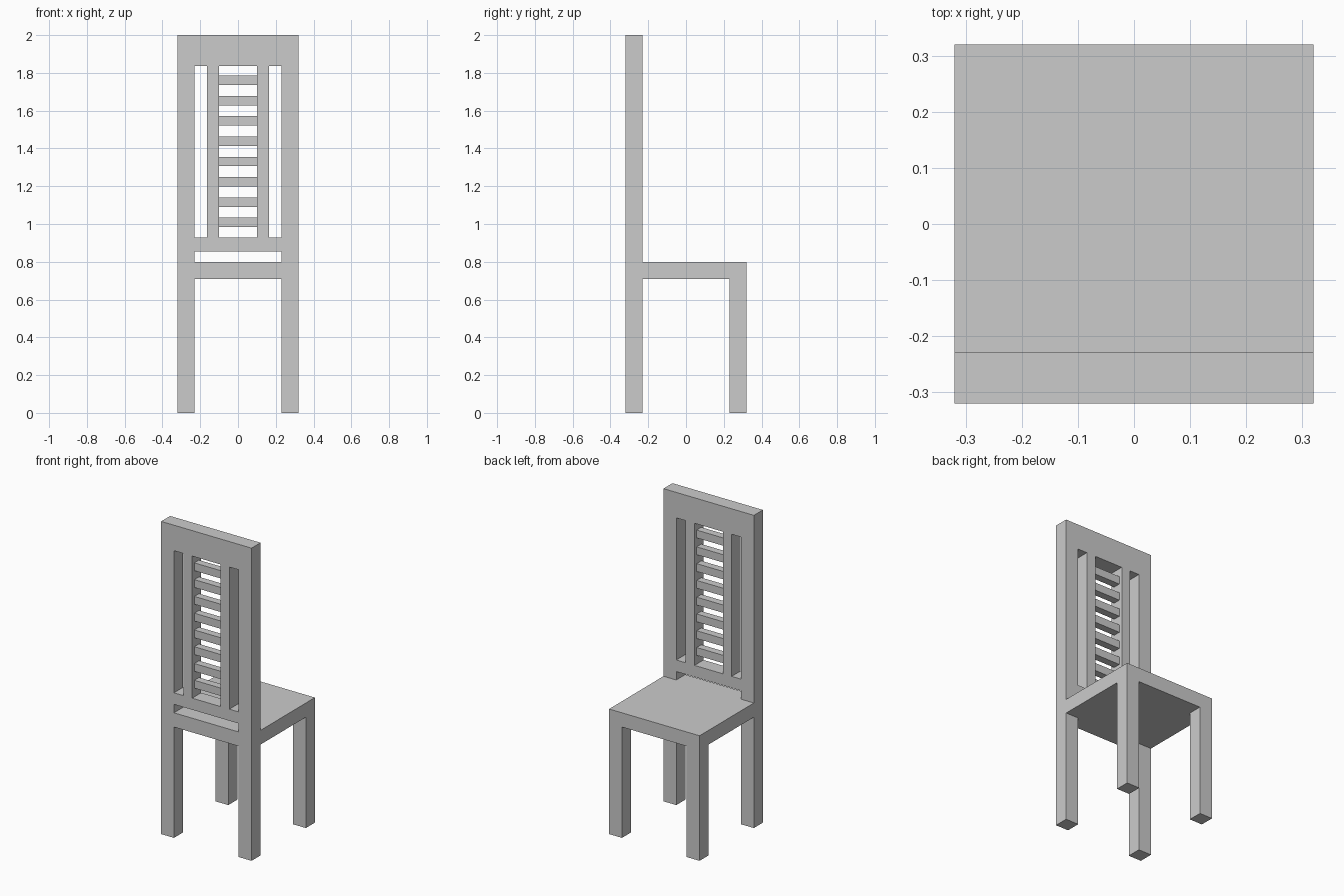
import bpy

if "Cube" in bpy.data.objects:
    bpy.data.objects.remove(bpy.data.objects["Cube"])

HALF = 0.32        # half width and half depth of the chair
T = 0.091          # thickness of legs, posts and seat
IN = HALF - T      # inner edge of legs and posts
SEAT_Z = 0.80
BACK = (-HALF, -IN)


def box(name, x, y, z):
    """Axis-aligned box from (min, max) ranges."""
    bpy.ops.mesh.primitive_cube_add(
        size=1, location=[(a + b) / 2 for a, b in (x, y, z)])
    ob = bpy.context.object
    ob.name = name
    ob.scale = [b - a for a, b in (x, y, z)]
    bpy.ops.object.transform_apply(location=True, rotation=False, scale=True)
    return ob


def mirrored_box(name, x, y, z):
    """Box on the right, mirrored to the left."""
    ob = box(name, x, y, z)
    ob.modifiers.new("Mirror", 'MIRROR').use_axis[0] = True
    return ob


# Seat slab and legs
box("seat", (-HALF, HALF), (-HALF, HALF), (SEAT_Z - T, SEAT_Z))
mirrored_box("back_seat_side_legs", (IN, HALF), BACK, (0, SEAT_Z - T))
mirrored_box("open_side_legs", (IN, HALF), (IN, HALF), (0, SEAT_Z - T))

# Backrest frame
mirrored_box("back_posts", (IN, HALF), BACK, (SEAT_Z, 1.837))
box("top_rail", (-HALF, HALF), BACK, (1.837, 2.0))
box("lower_rail", (-IN, IN), BACK, (0.854, 0.928))
mirrored_box("back_uprights", (0.10, 0.163), BACK, (0.928, 1.837))

# Thin ladder slats, set in from both faces of the uprights
slat_y = (-0.298, -0.251)
for i in range(8):
    z = 1.009 + i * 0.1073
    box(f"back_slat_{i + 1}", (-0.10, 0.10), slat_y, (z - 0.025, z + 0.025))
